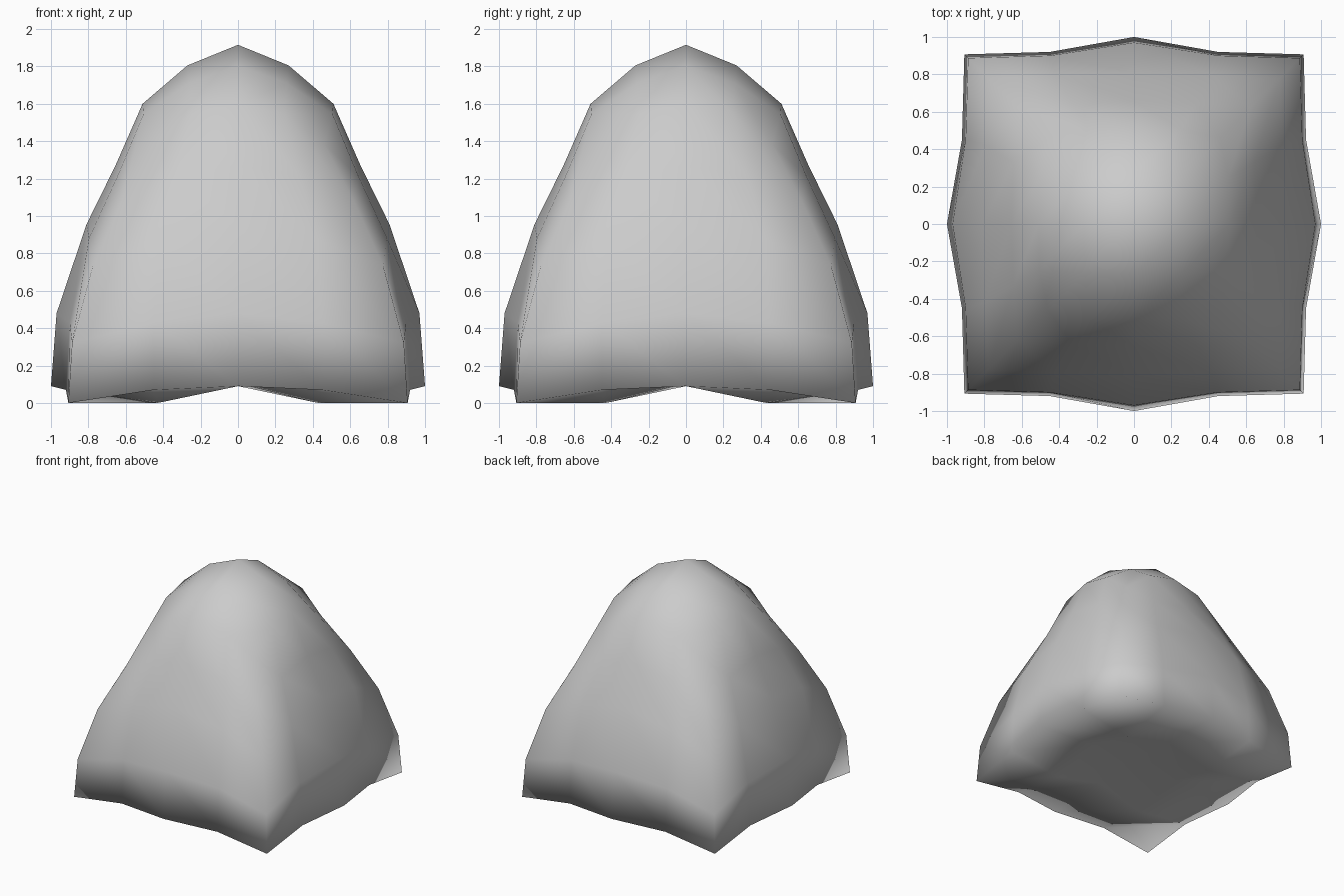
import bpy, bmesh

if "Cube" in bpy.data.objects:
    bpy.data.objects.remove(bpy.data.objects["Cube"])

# Wall profiles, bottom to top: (outward, sideways, height)
MIDDLE = [(1.0, 0, .09), (.97, 0, .48), (.81, 0, .955), (.655, 0, 1.27), (.51, 0, 1.60)]
BETWEEN = [(.92, .45, .07), (.90, .45, .43), (.797, .42, .88), (.645, .33, 1.21), (.505, .25, 1.545)]
CORNER = [(.907, .907, 0), (.887, .887, .32), (.777, .777, .73), (.622, .622, 1.075), (.46, .46, 1.385)]
WALL = [MIDDLE, BETWEEN, CORNER]

# Inner points of the domed top and the slightly hollowed underside
TOP = {(0, 0): (0, 0, 1.915), (1, 0): (.27, 0, 1.805), (1, 1): (.26, .26, 1.71)}
BASE = {(0, 0): (0, 0, .13), (1, 0): (.44, 0, .105), (1, 1): (.43, .43, 0)}


def sign(v):
    return (v > 0) - (v < 0)


def place(i, j, k):
    """Map a grid point of the box (each index -2..2) to the soft pyramid."""
    big, small = max(abs(i), abs(j)), min(abs(i), abs(j))
    if big == 2:
        out, side, z = WALL[small][k + 2]
    else:
        out, side, z = (TOP if k > 0 else BASE)[(big, small)]
    x, y = (out, side) if abs(i) >= abs(j) else (side, out)
    return x * sign(i), y * sign(j), z


# Soft pyramid: a box with four segments per edge, reshaped
bm = bmesh.new()
bmesh.ops.create_cube(bm, size=4)
bmesh.ops.subdivide_edges(bm, edges=bm.edges[:], cuts=3, use_grid_fill=True)
for v in bm.verts:
    v.co = place(*(round(c) for c in v.co))
bmesh.ops.recalc_face_normals(bm, faces=bm.faces[:])
for f in bm.faces:
    f.smooth = True

mesh = bpy.data.meshes.new("soft_pyramid")
bm.to_mesh(mesh)
bm.free()
body = bpy.data.objects.new("soft_pyramid", mesh)
bpy.context.collection.objects.link(body)
